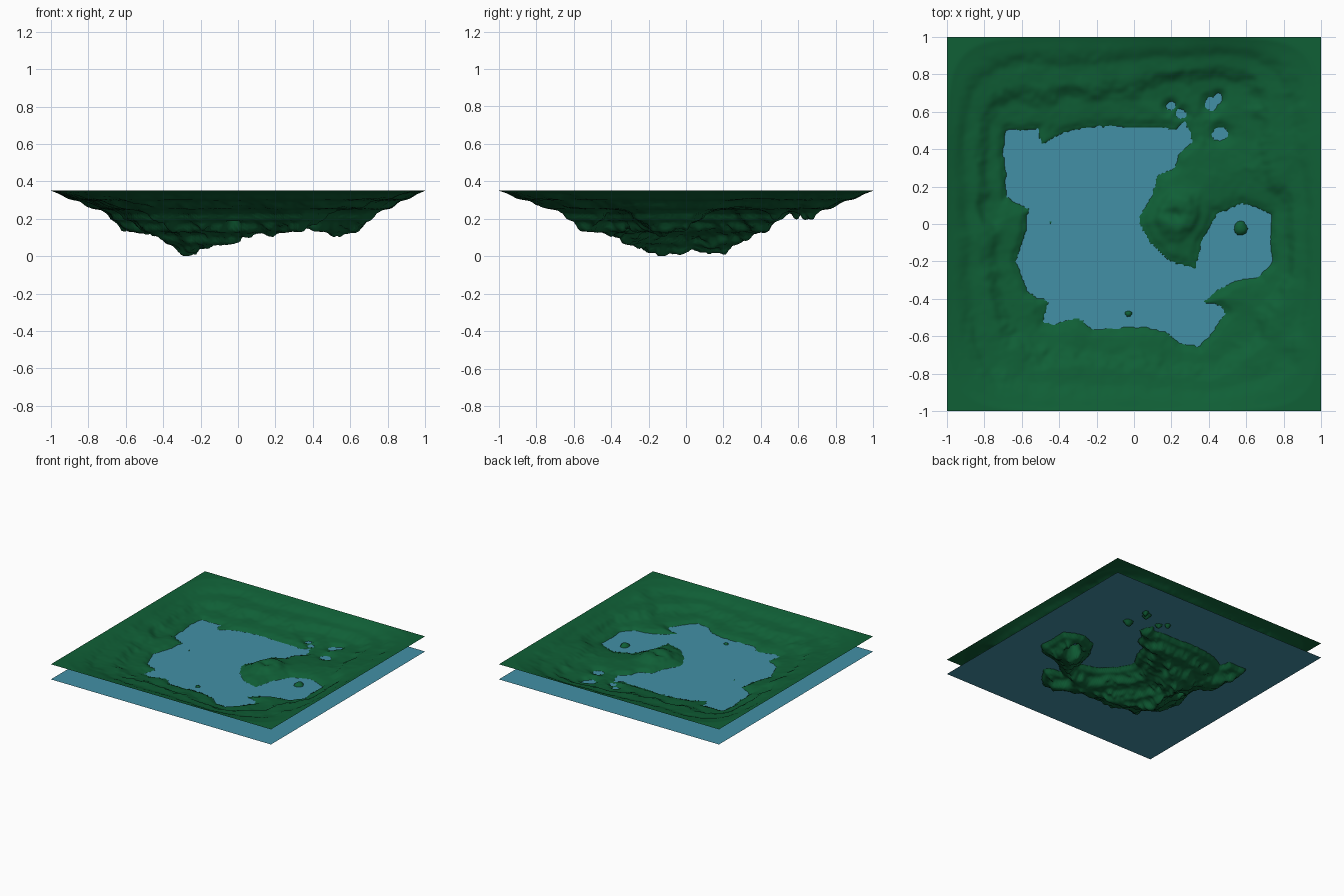
import bpy
import bmesh
from math import exp, floor, hypot
from mathutils import Vector, noise

RIM = 0.35          # height of the outer edge
WATER = 0.226       # height of the lake surface
CELLS = 170         # terrain grid resolution

# Lake outline, clockwise from the north-west bay, in hundredths
SHORE = [(-70, 42), (-68, 50), (-52, 50), (-49, 41), (-42, 47), (-20, 52),
         (10, 52), (23, 50), (27, 55), (31, 44), (24, 38), (22, 31), (13, 26),
         (9, 16), (2, 4), (2, 0), (8, -10), (20, -21), (33, -24), (36, -10),
         (44, 5), (58, 11), (73, 6), (73, -22), (68, -28), (55, -30),
         (44, -36), (36, -42), (46, -44), (49, -48), (43, -56), (35, -66),
         (24, -63), (18, -58), (5, -55), (-22, -56), (-30, -50), (-42, -54),
         (-48, -52), (-46, -42), (-57, -36), (-62, -20), (-56, 8), (-68, 14)]
shore = [(x / 100, y / 100) for x, y in SHORE]
edges = list(zip(shore, shore[1:] + shore[:1]))

ponds = [(0.2, 0.63, 0.025), (0.25, 0.59, 0.025), (0.41, 0.64, 0.03),
         (0.45, 0.67, 0.025), (0.46, 0.48, 0.035)]
islets = [(0.57, -0.02, 0.04), (-0.03, -0.48, 0.02), (-0.45, 0.01, 0.01)]


def make_material(name, colour):
    mat = bpy.data.materials.new(name)
    mat.use_nodes = True
    mat.diffuse_color = colour
    mat.node_tree.nodes["Principled BSDF"].inputs["Base Color"].default_value = colour
    return mat


def smooth(t):
    t = min(max(t, 0), 1)
    return t * t * (3 - 2 * t)


def ramp(t, stops):
    """Piecewise linear curve through the given stops."""
    for (a, u), (b, v) in zip(stops, stops[1:]):
        if t <= b:
            return u + (v - u) * (t - a) / (b - a)
    return stops[-1][1]


def rough(x, y, scale, octaves=3):
    return noise.fractal(Vector((x * scale, y * scale, scale)), 0.9, 2.0, octaves)


def shore_distance(x, y):
    """Signed distance to the waterline, positive on land."""
    nearest, inside = 9, False
    for (ax, ay), (bx, by) in edges:
        dx, dy = bx - ax, by - ay
        t = ((x - ax) * dx + (y - ay) * dy) / (dx * dx + dy * dy)
        t = min(max(t, 0), 1)
        nearest = min(nearest, hypot(x - ax - t * dx, y - ay - t * dy))
        if (ay > y) != (by > y) and x < ax + dx * (y - ay) / dy:
            inside = not inside
    dist = -nearest if inside else nearest
    for px, py, r in ponds:
        dist = min(dist, hypot(x - px, y - py) - r)
    for px, py, r in islets:
        dist = max(dist, 3 * (r - hypot(x - px, y - py)))
    return dist


def terrace(z, step=0.05, strength=0.55):
    """Pull heights towards soft, regular steps."""
    k = floor(z / step)
    stepped = (k + smooth((z / step - k) * 1.6 - 0.3)) * step
    return z + (stepped - z) * strength


def ground_height(x, y):
    wobble = 0.012
    d = shore_distance(x + wobble * rough(x, y, 9), y + wobble * rough(y, x, 11))
    if d < 0:
        depth = ramp(-d, [(0, 0), (0.03, 0.03), (0.1, 0.065), (0.2, 0.1),
                          (0.3, 0.155), (0.5, 0.19)])
        lumps = 0.016 * rough(x, y, 13) * smooth(-d / 0.08)
        pit = 0.03 * exp(-(hypot(x + 0.17, y - 0.12) / 0.05) ** 2)
        return min(terrace(WATER - depth + lumps) - pit, WATER - 0.002)
    edge = max(0, 1 - (abs(x) ** 7 + abs(y) ** 7) ** (1 / 7))
    share = d / (d + edge + 0.0001)
    z = WATER + (RIM - WATER) * share
    fade = smooth(d / 0.06) * smooth(edge / 0.2)
    z += 0.01 * rough(x, y, 7) * fade
    # Knoll with a hollow top on the peninsula
    r = hypot(x - 0.22, y - 0.05)
    z += smooth(d / 0.1) * (0.05 * exp(-(r / 0.16) ** 2) - 0.025 * exp(-(r / 0.045) ** 2))
    z = z + (terrace(z) - z) * smooth(edge / 0.15) * smooth(d / 0.04)
    return min(max(z, WATER + 0.002), RIM)


def add_sheet(name, cells, mat):
    bm = bmesh.new()
    bmesh.ops.create_grid(bm, x_segments=cells, y_segments=cells, size=1)
    mesh = bpy.data.meshes.new(name)
    bm.to_mesh(mesh)
    bm.free()
    mesh.materials.append(mat)
    obj = bpy.data.objects.new(name, mesh)
    bpy.context.collection.objects.link(obj)
    return obj


cube = bpy.data.objects.get("Cube")
if cube:
    bpy.data.objects.remove(cube)

# Terrain basin
grass = make_material("grass green", (0.005, 0.115, 0.037, 1))
terrain = add_sheet("terrain", CELLS, grass)
verts = terrain.data.vertices
for v in verts:
    v.co.z = ground_height(v.co.x, v.co.y)

# Scale the lake bed so that its lowest point rests on the ground
deepest = WATER - min(v.co.z for v in verts)
for v in verts:
    if v.co.z < WATER:
        v.co.z = WATER - (WATER - v.co.z) * WATER / deepest
terrain.data.shade_smooth()

# Lake surface
lake = add_sheet("lake_surface", 1, make_material("lake blue", (0.055, 0.28, 0.38, 1)))
lake.location.z = WATER
